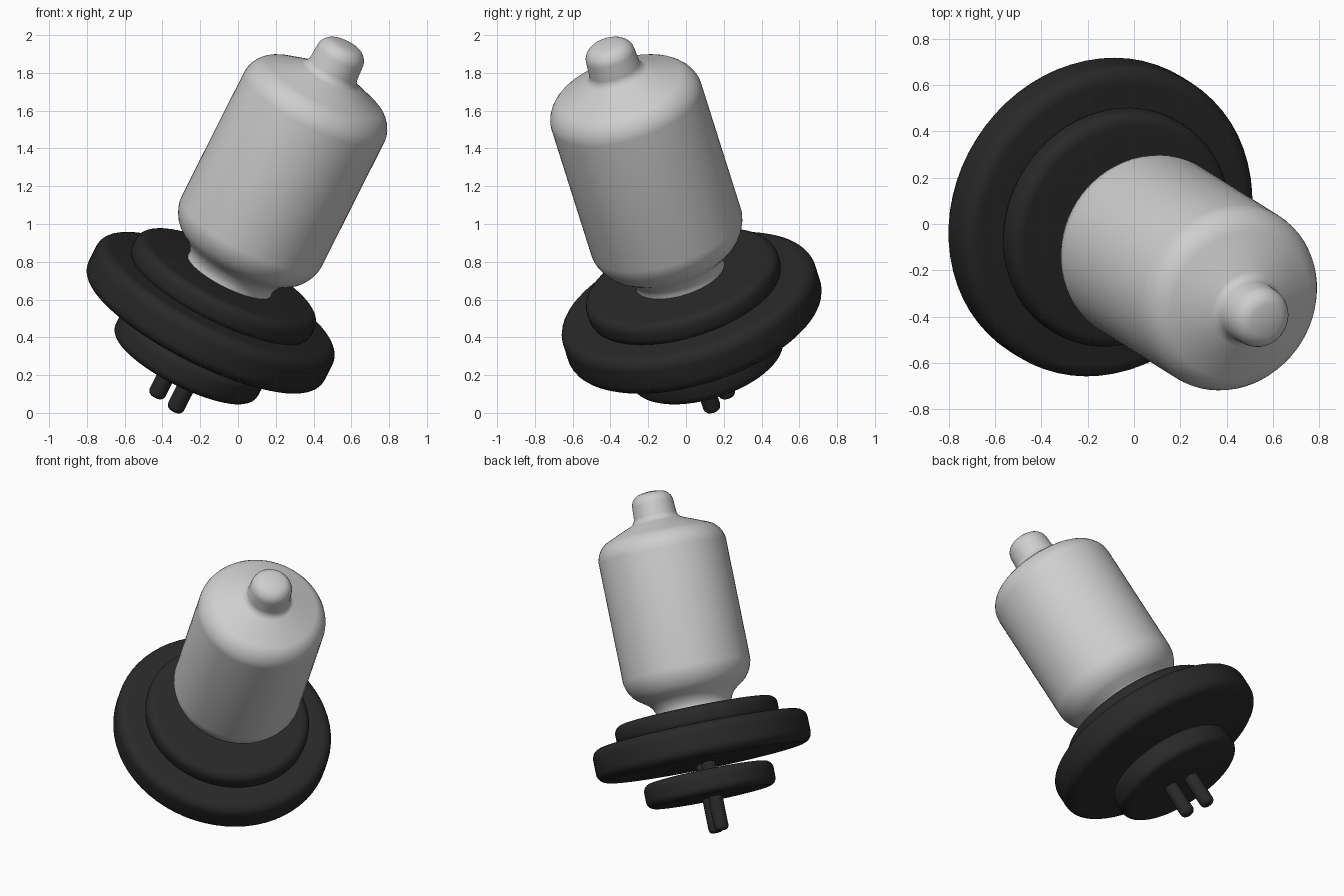
import bpy, bmesh, math
from mathutils import Vector, Matrix

if "Cube" in bpy.data.objects:
    bpy.data.objects.remove(bpy.data.objects["Cube"])

# Tilted frame: local z is the bulb axis, local x runs across the two pins
axis = Vector((0.433, -0.272, 0.859)).normalized()
across = Vector((0.05, -0.04, -0.036))
across = (across - axis * across.dot(axis)).normalized()
side = axis.cross(across)
FRAME = Matrix.Translation((-0.145, 0.03, 0.53)) @ Matrix((across, side, axis)).transposed().to_4x4()


def material(name, value):
    m = bpy.data.materials.new(name)
    m.diffuse_color = (value, value, value, 1)
    m.use_nodes = True
    m.node_tree.nodes["Principled BSDF"].inputs["Base Color"].default_value = m.diffuse_color
    return m


GLASS = material("pale grey", 0.62)
BLACK = material("charcoal", 0.022)


def rounded(points, steps=6):
    """Round each (radius, height, fillet) corner with a small curve."""
    out = []
    for i, (r, z, f) in enumerate(points):
        p = Vector((r, z))
        if f == 0:
            out.append(p)
            continue
        a = Vector(points[i - 1][:2]) - p
        b = Vector(points[i + 1][:2]) - p
        a = p + a.normalized() * min(f, a.length * 0.5)
        b = p + b.normalized() * min(f, b.length * 0.5)
        for k in range(steps + 1):
            t = k / steps
            # Weighted curve, close to a circular arc
            w0, w1, w2 = (1 - t) ** 2, 1.414 * t * (1 - t), t * t
            out.append((a * w0 + p * w1 + b * w2) / (w0 + w1 + w2))
    return out


def lathe(name, points, mat, segments=64, offset=0.0):
    """Spin a profile around the tilted axis."""
    bm = bmesh.new()
    rings = []
    for r, z in rounded(points):
        count = 1 if r < 1e-5 else segments
        angles = [2 * math.pi * k / segments for k in range(count)]
        rings.append([bm.verts.new((offset + r * math.cos(a), r * math.sin(a), z)) for a in angles])
    for lo, hi in zip(rings, rings[1:]):
        for k in range(segments):
            n = k + 1
            corners = [lo[k % len(lo)], lo[n % len(lo)], hi[n % len(hi)], hi[k % len(hi)]]
            bm.faces.new(list(dict.fromkeys(corners)))  # poles become triangles
    bmesh.ops.recalc_face_normals(bm, faces=bm.faces[:])
    bm.transform(FRAME)
    mesh = bpy.data.meshes.new(name)
    bm.to_mesh(mesh)
    bm.free()
    mesh.materials.append(mat)
    ob = bpy.data.objects.new(name, mesh)
    bpy.context.collection.objects.link(ob)
    bpy.ops.object.select_all(action='DESELECT')
    ob.select_set(True)
    bpy.context.view_layer.objects.active = ob
    bpy.ops.object.shade_smooth_by_angle(angle=math.radians(35))
    return ob


def disc(name, radius, low, high, fillet, segments=64, offset=0.0):
    return lathe(name, [(0, low, 0), (radius, low, fillet), (radius, high, fillet), (0, high, 0)],
                 BLACK, segments, offset)


# Glass envelope: neck, wide body, sloped shoulder and sealed tip
lathe("glass_bulb", [
    (0, 0.20, 0), (0.245, 0.20, 0), (0.245, 0.29, 0.06), (0.415, 0.41, 0.09),
    (0.415, 1.36, 0.09), (0.14, 1.475, 0.03), (0.13, 1.645, 0.06), (0, 1.665, 0)], GLASS)

# Socket discs
disc("main_flange", 0.70, -0.11, 0.11, 0.065)
disc("upper_collar", 0.53, 0.09, 0.23, 0.055)
disc("lower_plate", 0.422, -0.335, -0.175, 0.05)

# Contact pins running from the flange through the lower plate
for name, x in (("pin_a", 0.073), ("pin_b", -0.073)):
    disc(name, 0.047, -0.56, -0.108, 0.03, 24, x)
